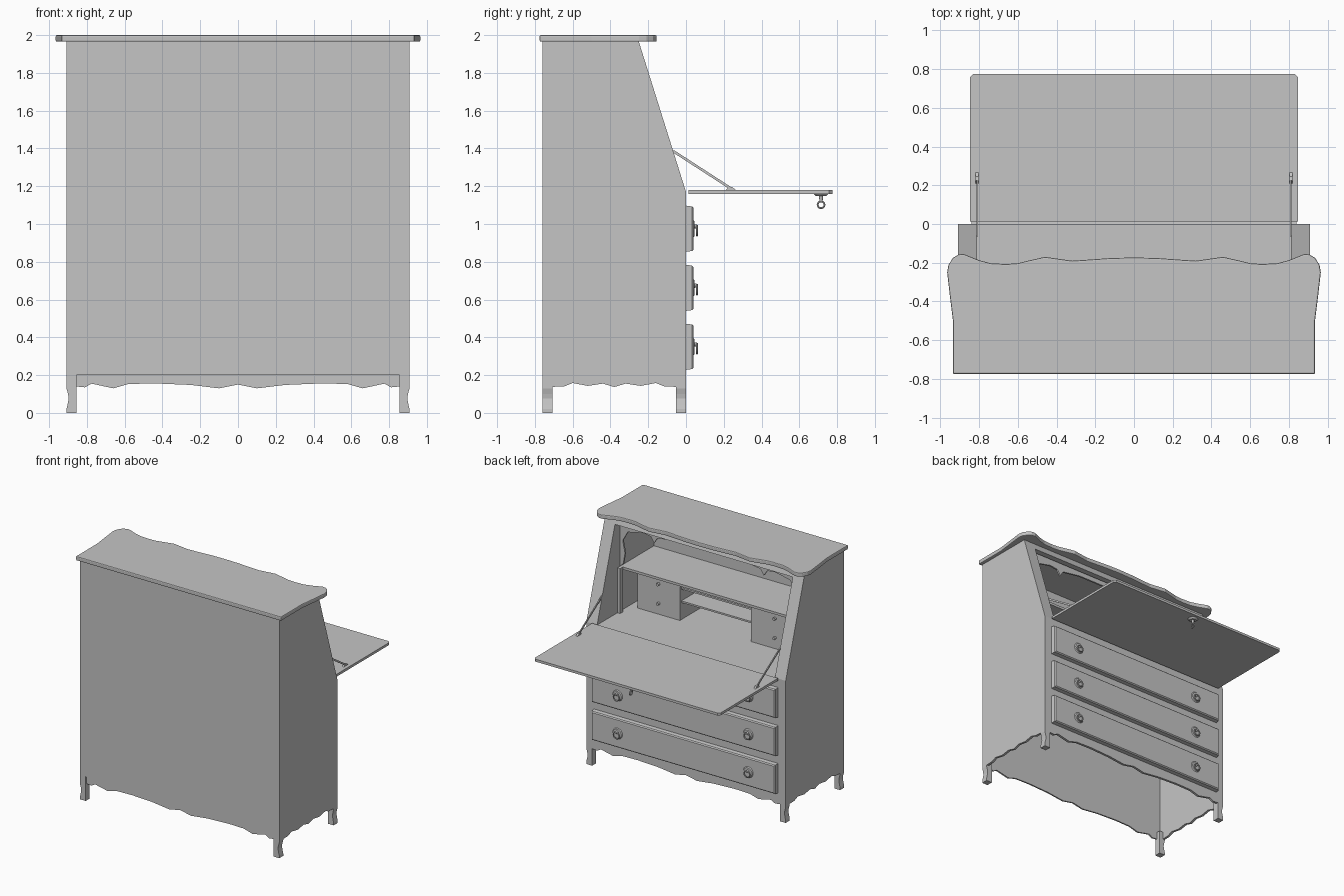
import bpy, bmesh, math
from mathutils import Vector

cube = bpy.data.objects.get("Cube")
if cube:
    bpy.data.objects.remove(cube, do_unlink=True)

grey = bpy.data.materials.new("plain_grey")
grey.use_nodes = True
GREY = (0.56, 0.56, 0.56, 1)
grey.diffuse_color = GREY
grey.node_tree.nodes["Principled BSDF"].inputs["Base Color"].default_value = GREY


def finish(name, bm, smooth=False):
    bmesh.ops.recalc_face_normals(bm, faces=bm.faces)
    me = bpy.data.meshes.new(name)
    bm.to_mesh(me)
    bm.free()
    me.materials.append(grey)
    ob = bpy.data.objects.new(name, me)
    bpy.context.collection.objects.link(ob)
    if smooth:
        bpy.ops.object.select_all(action='DESELECT')
        ob.select_set(True)
        bpy.context.view_layer.objects.active = ob
        bpy.ops.object.shade_smooth_by_angle(angle=math.radians(35))
    return ob


def prism(name, pts, axis, lo, hi):
    """Extrude a 2D outline along one axis; the outline uses the other two in order."""
    bm = bmesh.new()
    rings = []
    for d in (lo, hi):
        ring = []
        for p in pts:
            c = list(p)
            c.insert("xyz".index(axis), d)
            ring.append(bm.verts.new(c))
        rings.append(ring)
        bm.faces.new(ring)
    n = len(pts)
    for i in range(n):
        j = (i + 1) % n
        bm.faces.new((rings[0][i], rings[0][j], rings[1][j], rings[1][i]))
    return finish(name, bm)


def box(name, x, y, z):
    return prism(name, [(x[0], y[0]), (x[1], y[0]), (x[1], y[1]), (x[0], y[1])], 'z', *z)


def bevel(ob, width, segments=2):
    m = ob.modifiers.new("bevel", 'BEVEL')
    m.width, m.segments = width, segments
    return ob


def mirrored(half, centre=0):
    """Complete an outline running from the outside to the centre line."""
    return half + [(2 * centre - a, b) for a, b in reversed(half) if abs(a - centre) > 1e-4]


def rod(name, a, b, r, r2=None, sides=16):
    a, b = Vector(a), Vector(b)
    bm = bmesh.new()
    bmesh.ops.create_cone(bm, cap_ends=True, segments=sides, radius1=r,
                          radius2=r if r2 is None else r2, depth=(b - a).length)
    q = (b - a).to_track_quat('Z', 'Y')
    for v in bm.verts:
        v.co = q @ v.co + (a + b) / 2
    return finish(name, bm, True)


def ring(name, centre, radius, tube, normal):
    bm = bmesh.new()
    q = Vector(normal).to_track_quat('Z', 'Y')
    n, m = 20, 8
    grid = []
    for i in range(n):
        t = math.tau * i / n
        row = []
        for j in range(m):
            s = math.tau * j / m
            w = radius + tube * math.cos(s)
            row.append(bm.verts.new(Vector(centre) + q @ Vector(
                (w * math.cos(t), w * math.sin(t), tube * math.sin(s)))))
        grid.append(row)
    for i in range(n):
        for j in range(m):
            k, l = (i + 1) % n, (j + 1) % m
            bm.faces.new((grid[i][j], grid[k][j], grid[k][l], grid[i][l]))
    return finish(name, bm, True)


W, BACK, DESK, TOP = 0.908, -0.76, 1.17, 1.966


def slope(z):
    return -0.25 * (z - DESK) / (TOP - DESK)


# Scalloped lower edges
long_wave = mirrored([(-.855, .14), (-.81, .135), (-.775, .155), (-.66, .13), (-.58, .153),
                      (-.44, .156), (-.25, .148), (-.1, .13), (0, .15)])
side_wave = mirrored([(-.705, .138), (-.645, .14), (-.6, .158), (-.52, .143),
                      (-.44, .155), (-.38, .137)], -.38)

# Carcass: sides, slanted cheeks, back, drawer front frame and desk surface
for s, side in ((1, "left"), (-1, "right")):
    prism(side + "_side", [(BACK, .15)] + side_wave + [(0, .15), (0, DESK),
          (-.25, TOP), (BACK, TOP)], 'x', s * (W - .02), s * W)
    prism(side + "_cheek", [(0, DESK), (-.25, TOP), (BACK + .01, TOP),
          (BACK + .01, DESK)], 'x', s * .81, s * (W - .02))
    leg = [(W, .2), (W, .13), (.9, .1), (.896, .075), (.902, .045), (W, .02), (W, 0),
           (.855, 0), (.855, .2)]
    for y, end in ((BACK, "back"), (-.052, "front")):
        prism(f"{side}_{end}_leg", [(s * x, z) for x, z in leg], 'y', y, y + .052)
box("back_panel", (-W, W), (BACK, BACK + .02), (.2, TOP))
prism("back_apron", long_wave + [(.855, .21), (-.855, .21)], 'y', BACK + .008, BACK + .02)
prism("drawer_frame", long_wave + [(W - .02, .15), (W - .02, DESK), (.02 - W, DESK),
      (.02 - W, .15)], 'y', -.02, 0)
box("desk_surface", (-W + .02, W - .02), (BACK + .02, 0), (DESK - .025, DESK))
prism("top_rail", [(slope(1.91), 1.91), (slope(TOP), TOP), (-.28, TOP), (-.28, 1.91)],
      'x', -.81, .81)

# Shaped top
bevel(prism("top_board", mirrored([
    (-.935, -.775), (-.935, -.5), (-.95, -.38), (-.965, -.25), (-.958, -.21), (-.935, -.175),
    (-.905, -.157), (-.88, -.155), (-.855, -.165), (-.8, -.187), (-.74, -.203), (-.66, -.207),
    (-.6, -.203), (-.54, -.188), (-.46, -.17), (-.39, -.18), (-.32, -.19), (-.23, -.184),
    (-.12, -.176), (0, -.173)]), 'z', 1.965, 2), .007)

# Open writing lid with clipped corners
prism("writing_lid", mirrored([(-.847, .012), (-.847, .757), (-.83, .775), (0, .775)])
      , 'z', 1.16, 1.18)
for s, side in ((1, "left"), (-1, "right")):
    x = s * .81
    prism(side + "_lid_stay", [(-.065, 1.392), (-.065, 1.376), (.235, 1.182), (.255, 1.185)],
          'x', x - .004, x + .004)
    prism(side + "_stay_foot", [(.21, 1.18), (.265, 1.18), (.245, 1.195), (.225, 1.195)],
          'x', x - .008, x + .008)

# Drawers with ring pulls
for row, z in enumerate((.35, .662, .975), 1):
    bm = bmesh.new()
    rings = [[bm.verts.new((sx * (.84 - i), y, z + sz * (.122 - i)))
              for sx, sz in ((-1, -1), (1, -1), (1, 1), (-1, 1))]
             for y, i in ((0, 0), (.032, .004), (.04, .012))]
    for a, b in zip(rings, rings[1:]):
        for k in range(4):
            bm.faces.new((a[k], a[k - 1], b[k - 1], b[k]))
    bm.faces.new(rings[0])
    bm.faces.new(rings[-1])
    finish(f"drawer_{row}", bm)
    for x in (-.595, .595):
        rod("pull_plate", (x, .04, z), (x, .046, z), .045, .038, 20)
        rod("pull_stem", (x, .044, z + .012), (x, .064, z + .012), .012, .008)
        ring("pull_ring", (x, .058, z - .01), .026, .005, (0, 1, 0))

# Lid pull, hanging below the open lid
rod("lid_pull_plate", (0, .715, 1.16), (0, .715, 1.148), .04, .028, 20)
rod("lid_pull_stem", (0, .715, 1.15), (0, .715, 1.12), .012, .008)
ring("lid_pull_ring", (0, .715, 1.102), .018, .005, (1, 0, 0))

# Desk interior: shelf, cabinets, pigeonholes and scalloped valance
inner_back = BACK + .02
box("long_shelf", (-.81, .81), (inner_back, -.3), (1.52, 1.54))
for x0, x1, side in ((.35, .735, "left"), (-.735, -.3, "right")):
    box(side + "_cabinet", (x0, x1), (inner_back, -.42), (DESK, 1.52))
    for z in (1.26, 1.42):
        rod("cabinet_knob", ((x0 + x1) / 2, -.42, z), ((x0 + x1) / 2, -.4, z), .012)
for z in (1.31, 1.42):
    box("pigeonhole_shelf", (-.3, .35), (inner_back, -.44), (z, z + .014))
for x in (-.8, .8):
    box("shelf_post", (x - .015, x + .015), (-.3, -.265), (DESK, 1.54))
prism("valance", mirrored([(-.81, TOP), (-.81, 1.54), (-.78, 1.57), (-.765, 1.66), (-.785, 1.76),
      (-.74, 1.84), (-.6, 1.87), (-.53, 1.86), (-.5, 1.815), (-.47, 1.86), (-.3, 1.885),
      (0, 1.885)]), 'y', -.312, -.298)
